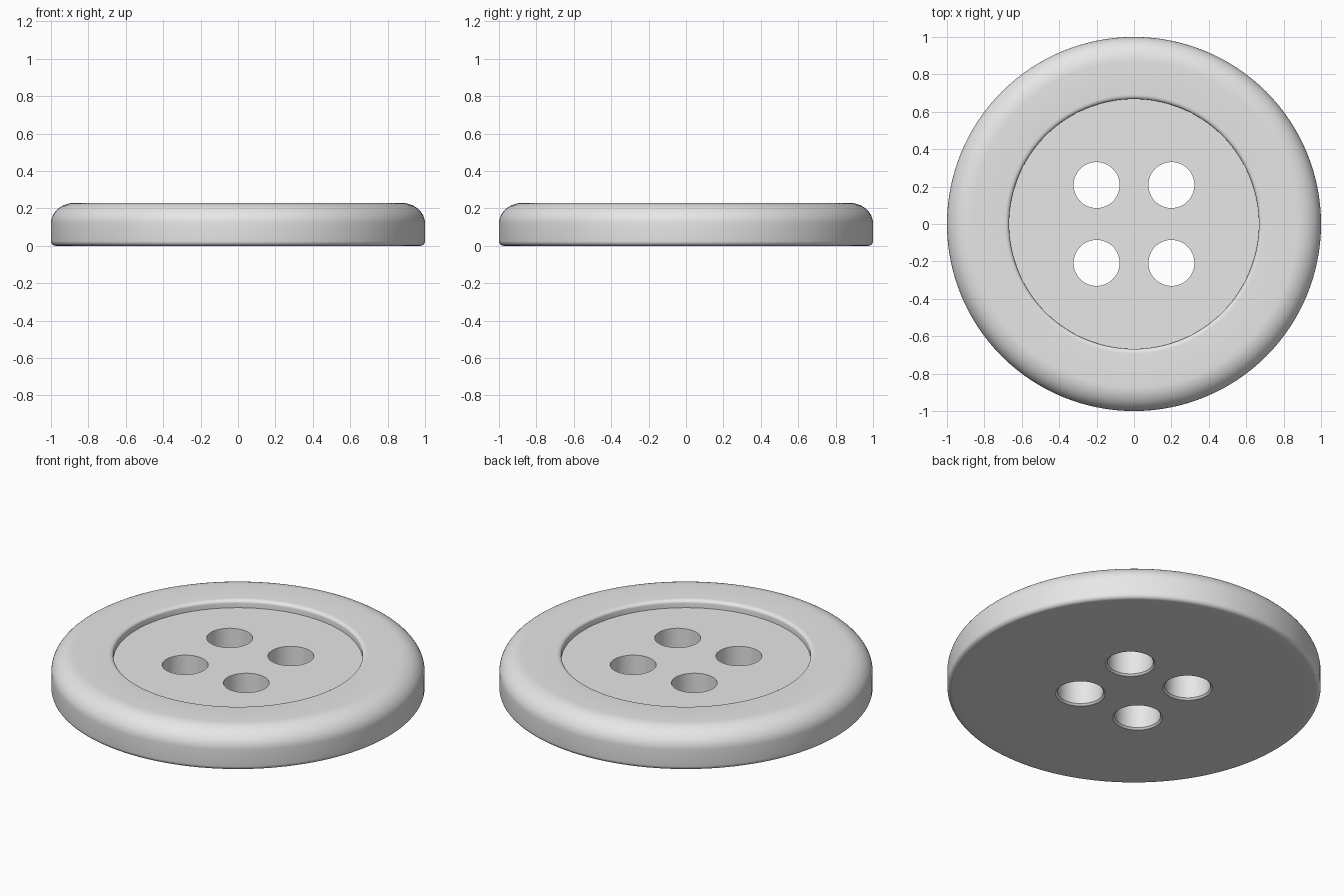
import bpy
import bmesh
from math import cos, sin, pi

cube = bpy.data.objects.get("Cube")
if cube:
    bpy.data.objects.remove(cube, do_unlink=True)

grey = bpy.data.materials.new("light_grey")
grey.use_nodes = True
grey.diffuse_color = (0.8, 0.8, 0.8, 1)
grey.node_tree.nodes["Principled BSDF"].inputs["Base Color"].default_value = grey.diffuse_color


def arc(cx, cz, rx, rz, start, end, steps):
    """Points of an elliptical arc, angles in quarter turns."""
    angles = [(start + (end - start) * i / steps) * pi / 2 for i in range(steps + 1)]
    return [(cx + rx * cos(a), cz + rz * sin(a)) for a in angles]


def lathe(name, profile, sides, location=(0, 0, 0)):
    """Spin a profile of (radius, height) points around z and cap both ends."""
    bm = bmesh.new()
    verts = [bm.verts.new((r, 0, z)) for r, z in profile]
    edges = [bm.edges.new(pair) for pair in zip(verts, verts[1:])]
    bmesh.ops.spin(bm, geom=verts + edges, cent=(0, 0, 0), axis=(0, 0, 1),
                   angle=2 * pi, steps=sides, use_merge=True)
    bmesh.ops.remove_doubles(bm, verts=bm.verts[:], dist=1e-5)
    bmesh.ops.holes_fill(bm, edges=bm.edges[:], sides=0)
    bmesh.ops.recalc_face_normals(bm, faces=bm.faces[:])
    mesh = bpy.data.meshes.new(name)
    bm.to_mesh(mesh)
    bm.free()
    mesh.materials.append(grey)
    obj = bpy.data.objects.new(name, mesh)
    obj.location = location
    bpy.context.collection.objects.link(obj)
    return obj


# Body: flat underside, rounded outer rim, sunken centre
height, floor, recess = 0.23, 0.185, 0.668
profile = [(0.9, 0)]
profile += arc(0.975, 0.025, 0.025, 0.025, -1, 0, 6)
profile += arc(0.87, 0.12, 0.13, 0.11, 0, 1, 16)
profile += arc(recess + 0.025, height - 0.018, 0.025, 0.018, 1, 2, 6)
profile += [(recess, floor)]
body = lathe("button_body", profile, 128)

# Thread holes, slightly flared at the underside
hole_profile = [(0.143, -0.01), (0.123, 0.01), (0.123, 0.4)]
cutters = []
for x in (-0.2, 0.2):
    for y in (-0.208, 0.208):
        cutter = lathe("hole_cutter", hole_profile, 48, (x, y, 0))
        cutter.hide_render = True
        cutters.append(cutter)
        cut = body.modifiers.new("thread_hole", "BOOLEAN")
        cut.operation = "DIFFERENCE"
        cut.solver = "EXACT"
        cut.object = cutter

# Bake the holes, then drop the cutters
bpy.context.view_layer.update()
graph = bpy.context.evaluated_depsgraph_get()
result = bpy.data.meshes.new_from_object(body.evaluated_get(graph))
body.modifiers.clear()
body.data = result
for cutter in cutters:
    bpy.data.objects.remove(cutter, do_unlink=True)

# Smooth shading with crisp edges
bpy.ops.object.select_all(action="DESELECT")
body.select_set(True)
bpy.context.view_layer.objects.active = body
bpy.ops.object.shade_smooth_by_angle(angle=pi / 6)
